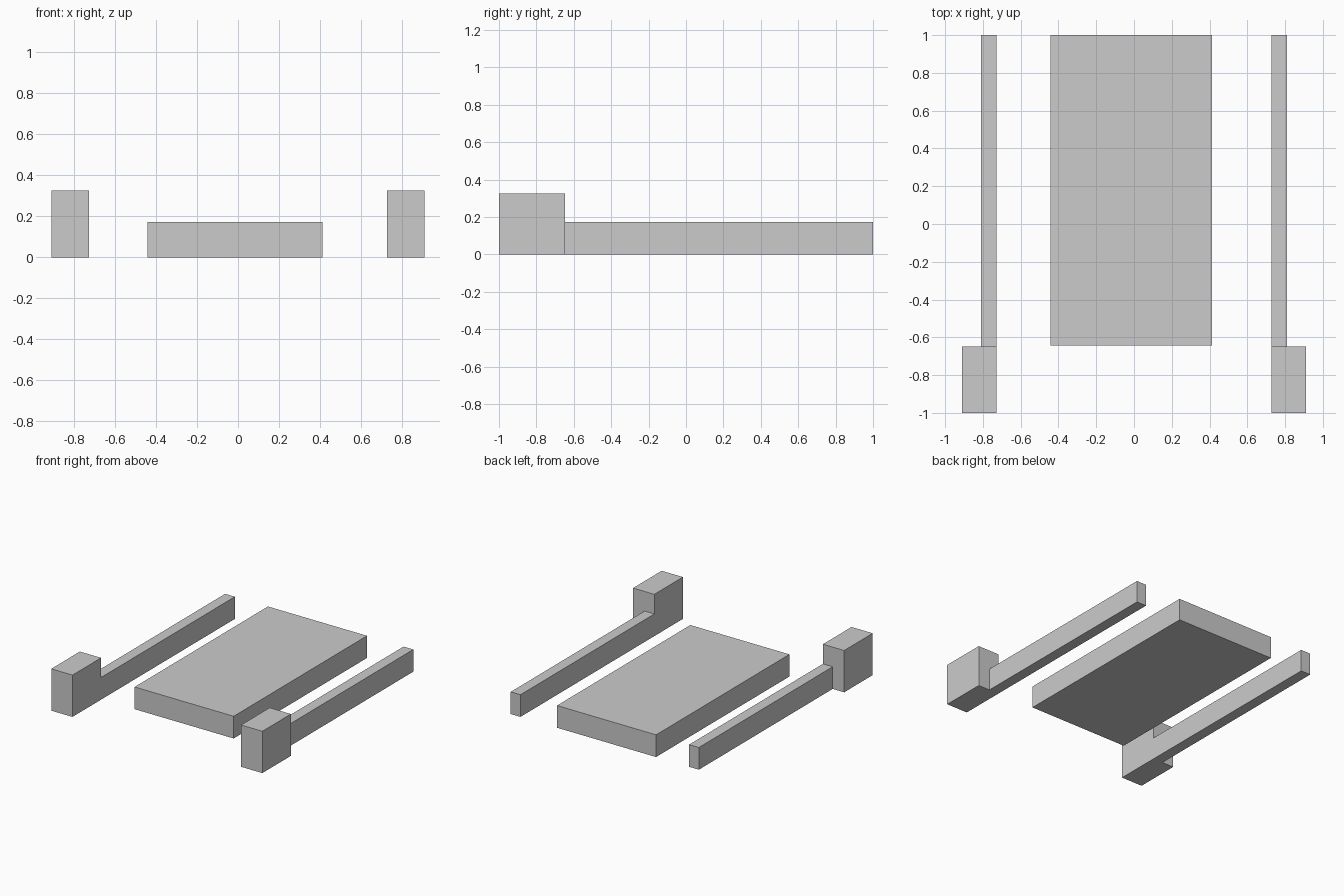
import bpy
import bmesh
from mathutils import Matrix, Vector

if "Cube" in bpy.data.objects:
    bpy.data.objects.remove(bpy.data.objects["Cube"])


def box(name, lo, hi):
    """Closed box spanning two opposite corners."""
    lo, hi = Vector(lo), Vector(hi)
    bm = bmesh.new()
    bmesh.ops.create_cube(bm, size=1, matrix=Matrix.Translation((lo + hi) / 2)
                          @ Matrix.Diagonal((*(hi - lo), 1)))
    mesh = bpy.data.meshes.new(name)
    bm.to_mesh(mesh)
    bm.free()
    obj = bpy.data.objects.new(name, mesh)
    bpy.context.collection.objects.link(obj)
    return obj


SPLIT = -0.648    # back of the end blocks
LOW = 0.173       # height of slab and rails
INNER = 0.727     # inner face of the side walls

# Central slab, slightly off centre
box("central_slab", (-0.442, SPLIT + 0.006, 0), (0.412, 1, LOW))

# Side walls: tall end block fused with a long low rail
wall = box("side_walls", (INNER, -1, 0), (0.91, SPLIT, 0.326))
rail = box("side_rail", (INNER, SPLIT - 0.1, 0), (0.811, 1, LOW))
union = wall.modifiers.new("join_rail", 'BOOLEAN')
union.operation = 'UNION'
union.solver = 'EXACT'
union.object = rail
bpy.context.view_layer.objects.active = wall
bpy.ops.object.modifier_apply(modifier=union.name)
bpy.data.objects.remove(rail)

# Matching wall on the other side
mirror = wall.modifiers.new("mirror", 'MIRROR')
mirror.use_axis = (True, False, False)
